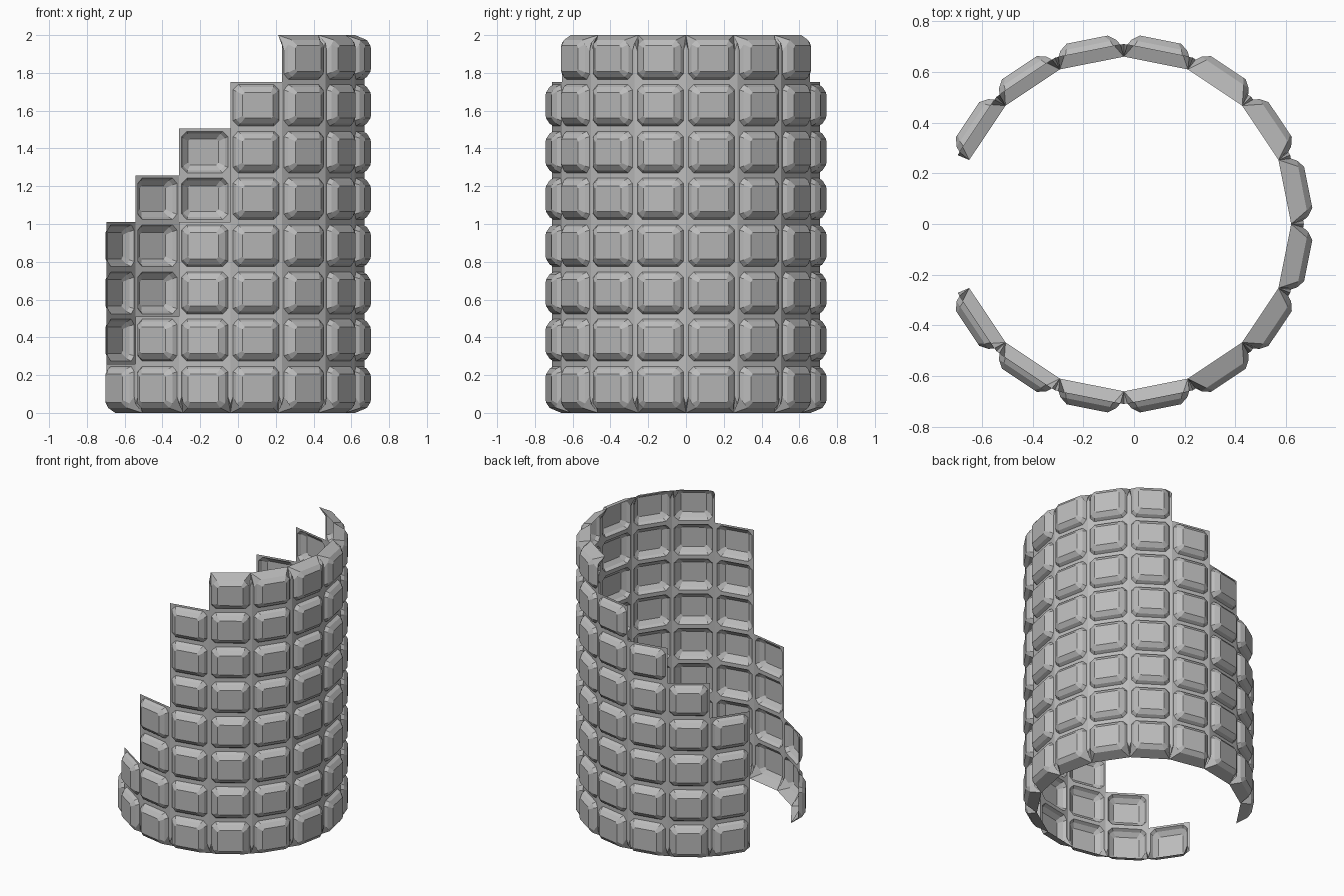
import bpy, bmesh, math

if "Cube" in bpy.data.objects:
    bpy.data.objects.remove(bpy.data.objects["Cube"])

# Broken round wall: 14 of 16 columns of pillow-shaped blocks, one thin shell
CX = -0.04
STEP = math.radians(22.5)
R_GROOVE, R_RIM = 0.71, 0.66
APOTHEM = R_GROOVE * math.cos(STEP / 2)
HALF = R_GROOVE * math.sin(STEP / 2)
RIM_HALF = R_RIM * math.sin(STEP / 2)
RIM_H = (R_RIM - R_GROOVE) * math.cos(STEP / 2)
ROWS_Z = [0, 0.26, 0.51, 0.76, 1.01, 1.257, 1.505, 1.752, 2.0]
# Block count per column, from the front-left end round to the back-left end
HEIGHTS = [1, 2, 4, 7, 8, 8, 8, 8, 8, 8, 7, 6, 5, 4]

grey = bpy.data.materials.new("stone grey")
grey.diffuse_color = (0.5, 0.5, 0.5, 1)
grey.use_nodes = True
grey.node_tree.nodes["Principled BSDF"].inputs["Base Color"].default_value = grey.diffuse_color


def octagon(hw, lo, hi, c, h):
    """Chamfered rectangle, two points per corner, from bottom left."""
    return [(-hw, h, lo + c), (-hw + c, h, lo), (hw - c, h, lo), (hw, h, lo + c),
            (hw, h, hi - c), (hw - c, h, hi), (-hw + c, h, hi), (-hw, h, hi - c)]


def add_block(bm, angle, z0, z1, bottom_rim, top_rim):
    ca, sa = math.cos(angle), math.sin(angle)

    def vert(p):
        t, h, z = p
        a = APOTHEM + h
        return bm.verts.new((CX + a * ca - t * sa, a * sa + t * ca, z))

    lo = z0 + (0.045 if bottom_rim else 0)
    hi = z1 - (0.04 if top_rim else 0)
    corners = [(-HALF, 0, lo), (HALF, 0, lo), (HALF, 0, hi), (-HALF, 0, hi)]
    base = octagon(HALF - 0.014, lo + 0.014, hi - 0.014, 0.028, 0)
    mid = octagon(HALF - 0.026, z0 + 0.026, z1 - 0.026, 0.024, 0.022)
    face = octagon(HALF - 0.056, z0 + 0.055, z1 - 0.055, 0.012, 0.045)
    # The bottom and top courses curl inwards to a narrower rim
    if bottom_rim:
        base[1], base[2] = (-RIM_HALF, RIM_H, z0), (RIM_HALF, RIM_H, z0)
    if top_rim:
        base[5], base[6] = (RIM_HALF, RIM_H, z1), (-RIM_HALF, RIM_H, z1)

    c = [vert(p) for p in corners]
    rings = [[vert(p) for p in ring] for ring in (base, mid, face)]
    o = rings[0]
    # Groove strips around the block
    for i in range(4):
        j = (i + 1) % 4
        bm.faces.new((c[i], o[2 * i + 1], o[2 * i]))
        if not ((i == 0 and bottom_rim) or (i == 2 and top_rim)):
            bm.faces.new((c[i], c[j], o[(2 * i + 2) % 8], o[2 * i + 1]))
    # Sloping sides and outer face
    for a, b in zip(rings, rings[1:]):
        for i in range(8):
            j = (i + 1) % 8
            bm.faces.new((a[i], a[j], b[j], b[i]))
    bm.faces.new(rings[-1])


bm = bmesh.new()
for col, count in enumerate(HEIGHTS):
    angle = (col - 6.5) * STEP
    for row in range(count):
        add_block(bm, angle, ROWS_Z[row], ROWS_Z[row + 1], row == 0, row == 7)
bmesh.ops.remove_doubles(bm, verts=bm.verts, dist=0.0005)

mesh = bpy.data.meshes.new("block_wall")
bm.to_mesh(mesh)
bm.free()
mesh.materials.append(grey)
wall = bpy.data.objects.new("block_wall", mesh)
bpy.context.collection.objects.link(wall)
